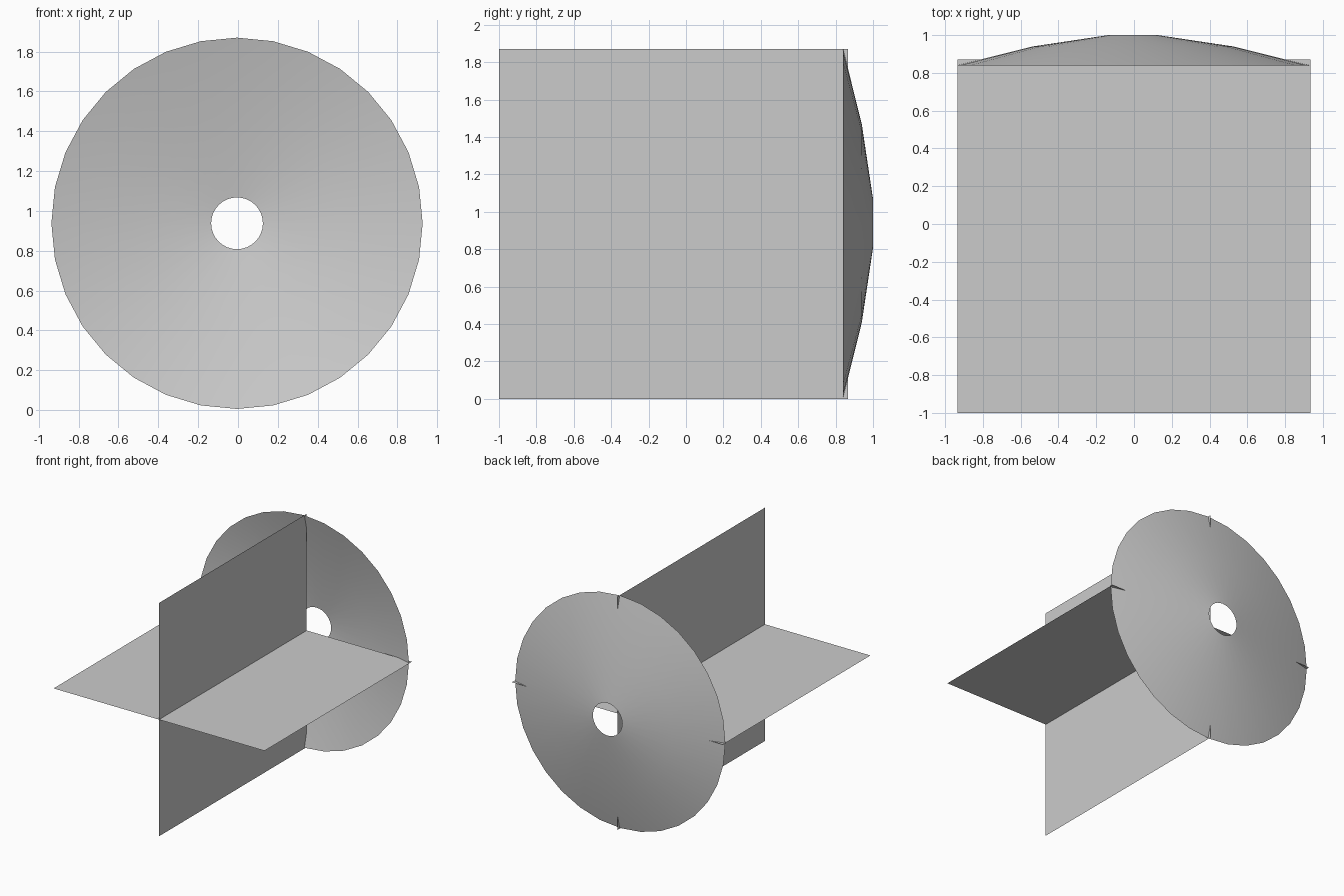
import bpy, bmesh
from math import sin, cos, tau

if "Cube" in bpy.data.objects:
    bpy.data.objects.remove(bpy.data.objects["Cube"])

CZ = 0.935      # height of the long axis
SIDES = 32


def add_object(name, bm, smooth=False):
    mesh = bpy.data.meshes.new(name)
    bm.to_mesh(mesh)
    bm.free()
    for p in mesh.polygons:
        p.use_smooth = smooth
    obj = bpy.data.objects.new(name, mesh)
    bpy.context.collection.objects.link(obj)
    return obj


def panel(name, ux, uz, half, y0, y1):
    """Flat sheet running along y, spread along direction (ux, uz)."""
    bm = bmesh.new()
    corners = [(-half, y0), (half, y0), (half, y1), (-half, y1)]
    bm.faces.new([bm.verts.new((ux * s, y, CZ + uz * s)) for s, y in corners])
    return add_object(name, bm)


# Crossed sheets
panel("vertical_panel", 0, 1, 0.935, -1.0, 0.865)
panel("horizontal_panel", 1, 0, 0.935, -1.0, 0.87)

# Shallow dish with a centre hole: (radius, y) rings from hole to rim
profile = [(0.13, 1.0), (0.53, 0.94), (0.932, 0.84)]
bm = bmesh.new()
rings = [[bm.verts.new((-0.005 + r * sin(tau * i / SIDES), y,
                        CZ + 0.003 + r * cos(tau * i / SIDES)))
          for i in range(SIDES)] for r, y in profile]
for a, b in zip(rings, rings[1:]):
    for i in range(SIDES):
        j = (i + 1) % SIDES
        bm.faces.new((a[i], a[j], b[j], b[i]))
bmesh.ops.recalc_face_normals(bm, faces=bm.faces)
# outside of the dish faces +y
if sum(f.normal.y for f in bm.faces) < 0:
    bmesh.ops.reverse_faces(bm, faces=bm.faces)
add_object("dish", bm, smooth=True)
